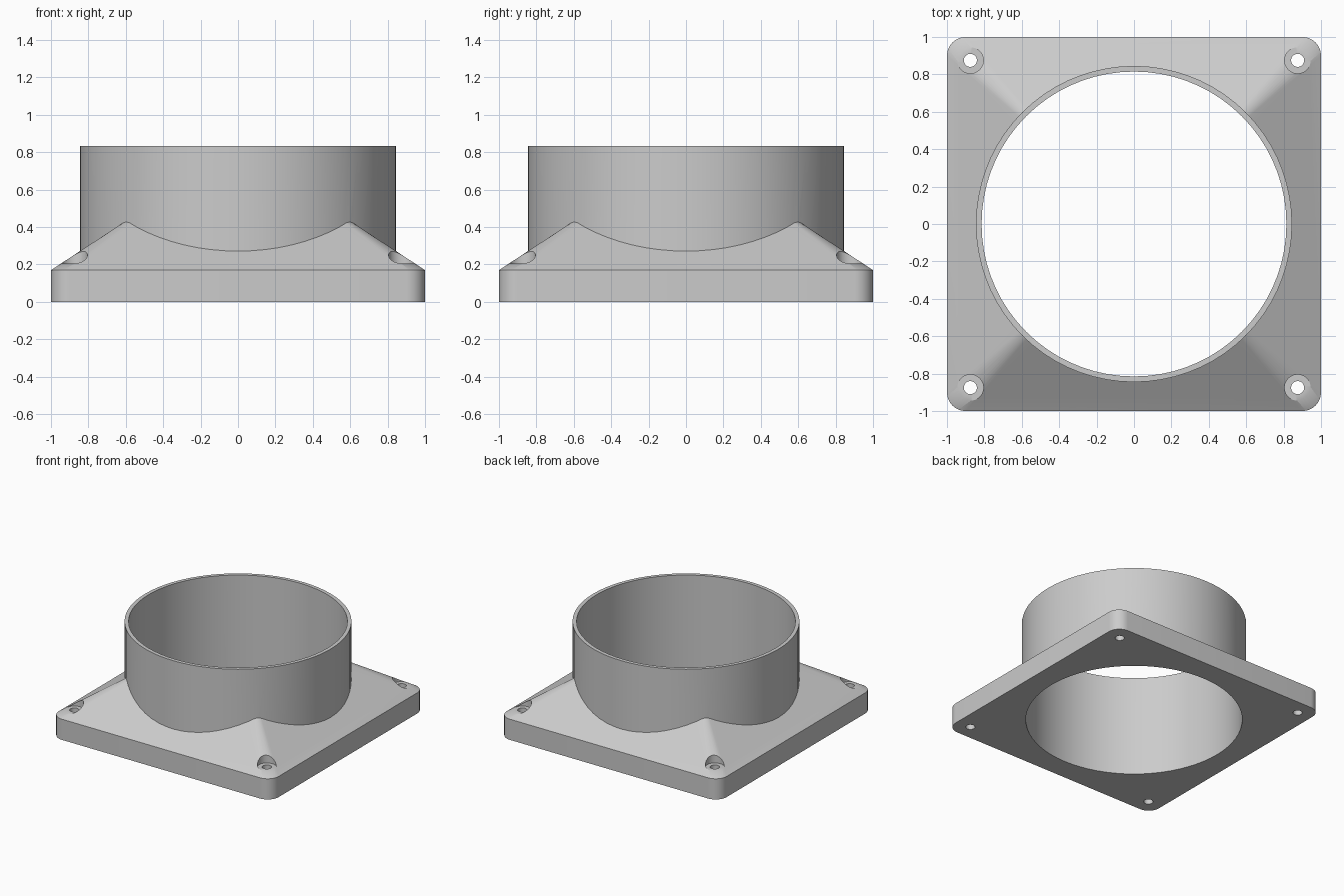
import bpy
import bmesh
from math import cos, sin, pi

SLOPE = 0.655       # rise of the flange faces per unit inward
PLATE_TOP = 0.17
TOTAL_HEIGHT = 0.833
SCREW = 0.875       # screw hole offset from the centre

cube = bpy.data.objects.get("Cube")
if cube:
    bpy.data.objects.remove(cube, do_unlink=True)

grey = bpy.data.materials.new("light grey plastic")
grey.use_nodes = True
colour = (0.6, 0.6, 0.6, 1)
grey.diffuse_color = colour
grey.node_tree.nodes["Principled BSDF"].inputs["Base Color"].default_value = colour


def circle(radius, z, x=0, y=0, count=72):
    return [(x + radius * cos(2 * pi * i / count),
             y + radius * sin(2 * pi * i / count), z) for i in range(count)]


def rounded_square(half, radius, z, steps=8):
    points = []
    for corner in range(4):
        mid = pi / 4 + corner * pi / 2
        reach = (half - radius) * 2 ** 0.5
        for i in range(steps + 1):
            a = corner * pi / 2 + i / steps * pi / 2
            points.append((reach * cos(mid) + radius * cos(a),
                           reach * sin(mid) + radius * sin(a), z))
    return points


def loft(name, rings):
    """Closed solid skinned through rings of equal point count."""
    bm = bmesh.new()
    loops = [[bm.verts.new(p) for p in ring] for ring in rings]
    n = len(loops[0])
    for low, high in zip(loops, loops[1:]):
        for i in range(n):
            j = (i + 1) % n
            bm.faces.new((low[i], low[j], high[j], high[i]))
    bm.faces.new(loops[0][::-1])
    bm.faces.new(loops[-1])
    bmesh.ops.recalc_face_normals(bm, faces=bm.faces)
    mesh = bpy.data.meshes.new(name)
    bm.to_mesh(mesh)
    bm.free()
    mesh.materials.append(grey)
    obj = bpy.data.objects.new(name, mesh)
    bpy.context.collection.objects.link(obj)
    return obj


def combine(target, tool, operation):
    tool.hide_render = True
    mod = target.modifiers.new(tool.name, "BOOLEAN")
    mod.operation = operation
    mod.solver = "EXACT"
    mod.object = tool
    bpy.context.view_layer.objects.active = target
    bpy.ops.object.modifier_apply(modifier=mod.name)
    bpy.data.objects.remove(tool, do_unlink=True)


# Square flange: upright rim, then four sloped faces with softened ridges
inner = 0.55
body = loft("duct_flange", [
    rounded_square(1, 0.1, 0),
    rounded_square(1, 0.1, PLATE_TOP),
    rounded_square(inner, 0.03, PLATE_TOP + SLOPE * (1 - inner)),
])

# Round collar and the bore through everything
combine(body, loft("collar", [circle(0.845, 0.1), circle(0.845, TOTAL_HEIGHT)]), "UNION")
combine(body, loft("bore", [circle(0.815, -0.1), circle(0.815, 1)]), "DIFFERENCE")

# Stepped screw holes in the corners
for sx in (-1, 1):
    for sy in (-1, 1):
        x, y = sx * SCREW, sy * SCREW
        combine(body, loft("screw_hole", [
            circle(r, z, x, y, 32)
            for r, z in ((0.035, -0.1), (0.035, 0.205), (0.07, 0.205), (0.07, 0.6))
        ]), "DIFFERENCE")

# Smooth the curved walls, keep the edges crisp
bpy.ops.object.select_all(action="DESELECT")
body.select_set(True)
bpy.context.view_layer.objects.active = body
bpy.ops.object.shade_smooth_by_angle(angle=pi / 6)
